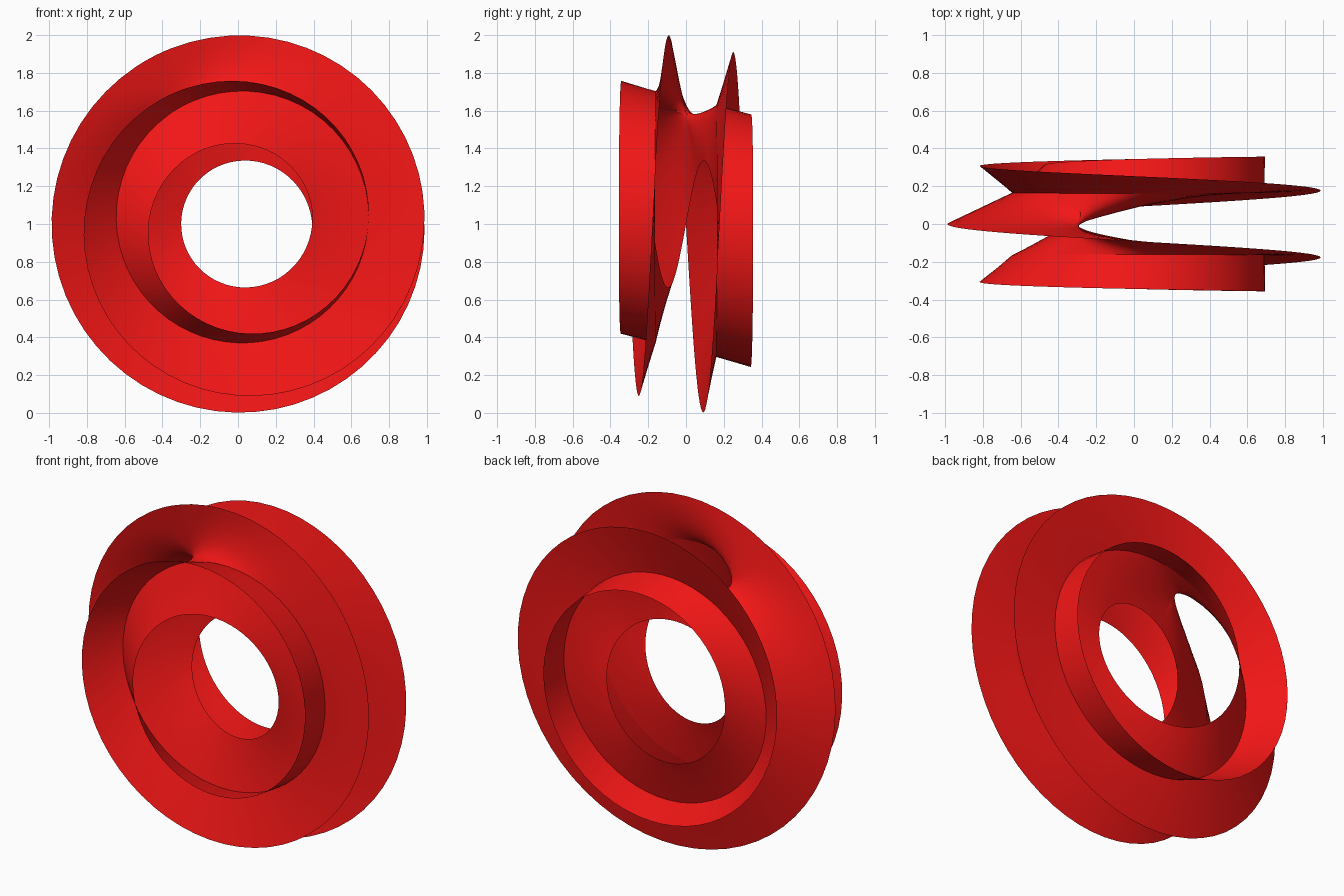
import bpy, bmesh
from math import sin, cos, radians, sqrt
from mathutils import Vector

if "Cube" in bpy.data.objects:
    bpy.data.objects.remove(bpy.data.objects["Cube"])

A, BR, BY = 0.667, 0.343, 0.356     # ring radius, section half-sizes
X0 = 0.023                          # ring axis offset in x
START = 118                         # angle of the saddle where the two sheets touch
FOOT = 0.165                        # distance of the blade foot from the section centre
N_ARM = 10


def strand(psi):
    """Rim point in the cross-section (radial offset, y)."""
    p = radians(psi)
    return Vector((BR * cos(p), BY * sin(p)))


def foot(theta, side):
    """Line where blade and both sheet halves meet."""
    p = radians(90 + 13 * sin(radians(theta)) + (0 if side == 0 else 180))
    if side:
        p = radians(270 + 13 * sin(radians(theta)))
    return Vector((FOOT * cos(p), FOOT * sin(p)))


def arm(p, q, d):
    """Section curve p to q, pulled to the centre near the saddle (d = degrees away)."""
    g = min(1.0, sqrt(d / 65.0))
    pts = []
    for i in range(N_ARM + 1):
        t = i / N_ARM
        # rational curve whose control point is the section centre
        e0, e1 = g * (1 - t) ** 2, g * t * t
        mid = (1 - g) * 2 * t * (1 - t)
        bent = (e0 * p + e1 * q) / max(e0 + e1 + mid, 1e-9)
        if g < 1e-6:
            bent = p * max(0, 1 - 2 * t) + q * max(0, 2 * t - 1)
        straight = p.lerp(q, t)
        pts.append(bent.lerp(straight, g * g))
    return pts


def place(v, theta):
    r, th = A + v.x, radians(theta)
    return (X0 + r * cos(th), v.y, 1 + r * sin(th))


def add_grid(bm, rows):
    grid = [[bm.verts.new(c) for c in row] for row in rows]
    for a, b in zip(grid, grid[1:]):
        for i in range(len(a) - 1):
            bm.faces.new((a[i], a[i + 1], b[i + 1], b[i]))


# angles once around, finer next to the saddle
steps = [0, 0.4, 1.2, 2.5, 4] + [6 * i for i in range(1, 60)] + [356, 357.5, 358.8, 359.6, 360]

bm = bmesh.new()
for side in (0, 1):
    first, blade, last = [], [], []
    for s in steps:
        th = START + s
        psi = (th - 180) / 6 + 180 * side
        j = foot(th, side)
        first.append([place(v, th) for v in arm(j, strand(psi), s)])
        blade.append([place(j.lerp(strand(psi + 60), i / 4), th) for i in range(5)])
        last.append([place(v, th) for v in arm(j, strand(psi + 120), 360 - s)])
    for rows in (first, blade, last):
        add_grid(bm, rows)

# join the sheets where they meet
bmesh.ops.remove_doubles(bm, verts=bm.verts, dist=0.0005)
me = bpy.data.meshes.new("twisted_ring_surface")
bm.to_mesh(me)
bm.free()
ob = bpy.data.objects.new("twisted_ring_surface", me)
bpy.context.collection.objects.link(ob)

mat = bpy.data.materials.new("red")
mat.diffuse_color = (0.9, 0.008, 0.008, 1)
mat.use_nodes = True
mat.node_tree.nodes["Principled BSDF"].inputs["Base Color"].default_value = mat.diffuse_color
me.materials.append(mat)

bpy.context.view_layer.objects.active = ob
ob.select_set(True)
bpy.ops.object.shade_smooth_by_angle(angle=radians(30))
